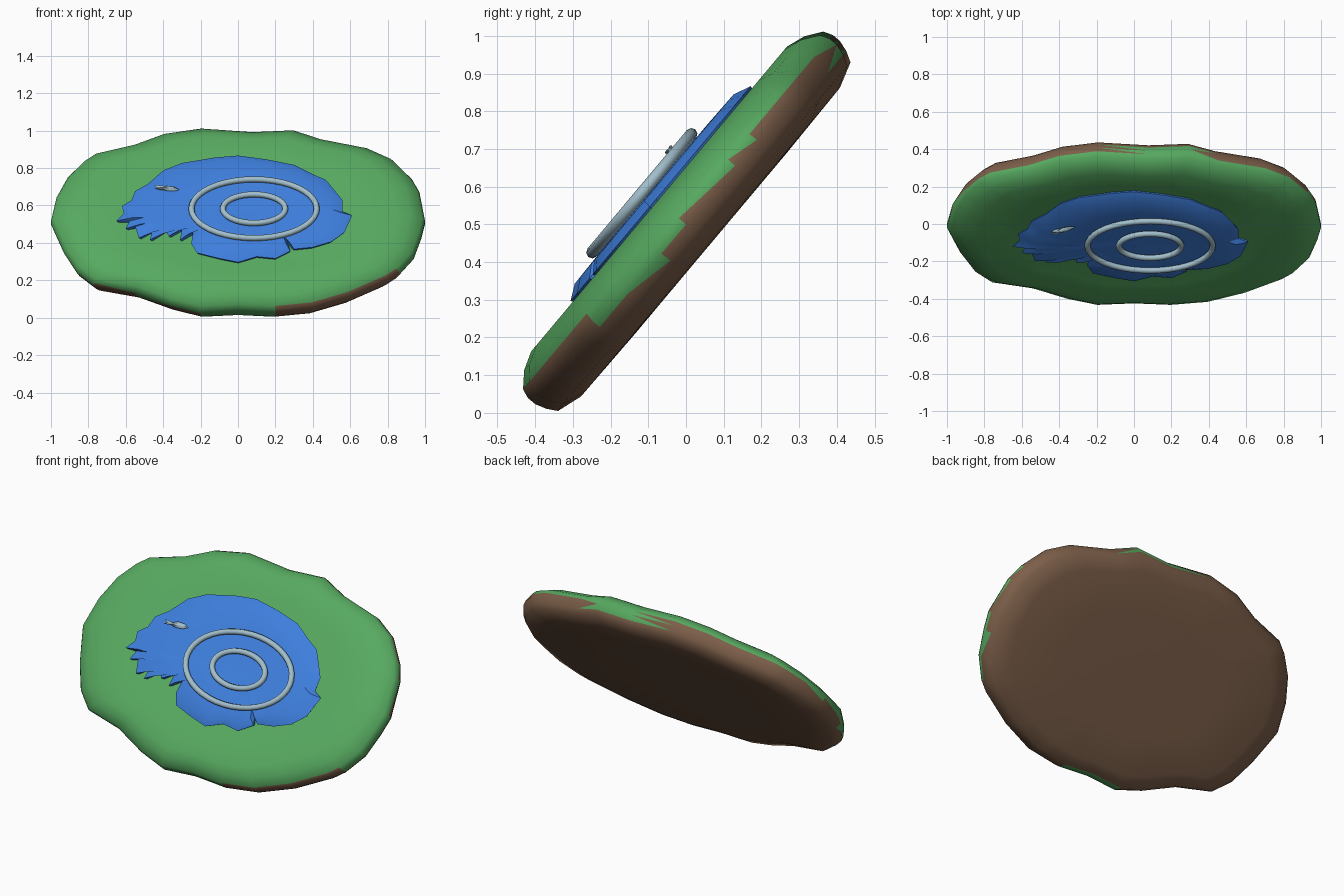
import bpy, bmesh, math
from mathutils import Matrix, Vector

cube = bpy.data.objects.get("Cube")
if cube:
    bpy.data.objects.remove(cube)

# Parts are drawn flat (x across, y along the slope, z out of it), then tilted
TILT = Matrix.Translation((0, 0, 0.5)) @ Matrix.Rotation(math.radians(50), 4, 'X')


def material(name, color):
    m = bpy.data.materials.new(name)
    m.use_nodes = True
    m.diffuse_color = (*color, 1)
    bsdf = m.node_tree.nodes["Principled BSDF"]
    bsdf.inputs["Base Color"].default_value = (*color, 1)
    bsdf.inputs["Roughness"].default_value = 0.8
    return m


grass = material("grass green", (0.095, 0.40, 0.118))
soil = material("soil brown", (0.20, 0.112, 0.066))
water_blue = material("water blue", (0.048, 0.21, 0.72))
foam = material("pale ripple blue", (0.36, 0.52, 0.60))


def finish(bm, name, mats, angle):
    bmesh.ops.recalc_face_normals(bm, faces=bm.faces)
    bm.transform(TILT)
    mesh = bpy.data.meshes.new(name)
    bm.to_mesh(mesh)
    bm.free()
    for m in mats:
        mesh.materials.append(m)
    obj = bpy.data.objects.new(name, mesh)
    bpy.context.collection.objects.link(obj)
    bpy.ops.object.select_all(action='DESELECT')
    obj.select_set(True)
    bpy.context.view_layer.objects.active = obj
    bpy.ops.object.shade_smooth_by_angle(angle=math.radians(angle))
    return obj


def loft(outline, profile, center):
    """Scaled copies of an outline joined into a solid with capped ends."""
    bm = bmesh.new()
    c = Vector(center)
    rings = [[bm.verts.new((*(c + (Vector(p) - c) * s), h)) for p in outline]
             for s, h in profile]
    count = len(outline)
    for a, b in zip(rings, rings[1:]):
        for i in range(count):
            j = (i + 1) % count
            bm.faces.new((a[i], a[j], b[j], b[i]))
    for ring, h in ((rings[0], profile[0][1]), (rings[-1], profile[-1][1])):
        tip = bm.verts.new((*c, h))
        for i in range(count):
            bm.faces.new((ring[i], ring[(i + 1) % count], tip))
    return bm


# Island slab: wavy oval with a rounded rim (outline in hundredths)
island_edge = [
    (100, 0), (97, 16), (93, 23), (83, 33), (70, 39), (45, 44), (30, 49),
    (8, 48), (-20, 50), (-40, 47), (-56, 41), (-77, 36), (-83, 32), (-91, 24),
    (-97, 13), (-100, 0), (-97, -7), (-93, -16), (-86, -27), (-77, -34),
    (-55, -38), (-36, -45), (-20, -49), (0, -48), (20, -49), (40, -47),
    (60, -41), (80, -32), (86, -28), (94, -19), (98, -8)]
rim = [(0.5, -0.083), (0.85, -0.08), (0.96, -0.058), (0.985, -0.03), (1, 0),
       (1, 0.025), (0.985, 0.05), (0.92, 0.08), (0.84, 0.098), (0.65, 0.09),
       (0.3, 0.085)]
outline = [(x / 100, y * 0.0127) for x, y in island_edge]
bm = loft(outline, rim, (0, 0))
bmesh.ops.triangulate(bm, faces=bm.faces)


def grass_limit(x, y):
    """Height on the rim where soil gives way to grass."""
    wobble = 0.015 * math.sin(9 * math.atan2(y, x))
    if y < -0.3:
        if 0.25 < x < 0.85:
            return 0.045
        return -0.06 if -0.2 < x < 0.25 else -0.005 + wobble
    if y > 0.3:
        if -0.85 < x < -0.1:
            return 0.03
        return -0.035 if -0.1 < x < 0.35 else 0.02
    return wobble


for f in bm.faces:
    p = f.calc_center_median()
    f.material_index = 0 if p.z > grass_limit(p.x, p.y) else 1
finish(bm, "island", [grass, soil], 60)

# Pond: ragged sheet of water with bevelled edges
pond_edge = [
    (61, 55), (56, 57), (56, 63), (52, 68), (47, 74), (40, 77), (30, 82),
    (15, 85), (0, 87), (-12, 86), (-30, 83), (-40, 79), (-48, 72), (-55, 68),
    (-57, 63), (-62, 60), (-61, 56), (-65, 52), (-58, 52), (-60, 48),
    (-55, 49), (-53, 43), (-46, 47), (-47, 42), (-39, 47), (-37, 44),
    (-30, 48), (-31, 42), (-24, 46), (-25, 40), (-22, 35), (-10, 32),
    (0, 30), (10, 33), (20, 32), (28, 36), (26, 42), (30, 37), (40, 38),
    (50, 41), (57, 46)]
outline = [(x / 100, (z / 100 - 0.57) / 0.766) for x, z in pond_edge]
layers = [(0.97, 0.08), (1, 0.104), (0.88, 0.125), (0.6, 0.127), (0.2, 0.122)]
finish(loft(outline, layers, (0.085, 0)), "pond", [water_blue], 30)


# Ripples: two oval tubes floating on the pond
def ripple(name, rx, ry, tube=0.016, around=40, sides=8):
    bm = bmesh.new()
    loops = []
    for i in range(around):
        a = math.tau * i / around
        out = Vector((math.cos(a) * ry, math.sin(a) * rx, 0)).normalized()
        mid = Vector((0.086 + rx * math.cos(a), -0.012 + ry * math.sin(a), 0.143))
        loops.append([bm.verts.new(mid + tube * (out * math.cos(b) + Vector((0, 0, math.sin(b)))))
                      for b in (math.tau * k / sides for k in range(sides))])
    for i in range(around):
        a, b = loops[i], loops[(i + 1) % around]
        for k in range(sides):
            m = (k + 1) % sides
            bm.faces.new((a[k], b[k], b[m], a[m]))
    finish(bm, name, [foam], 80)


ripple("outer_ripple", 0.335, 0.205)
ripple("inner_ripple", 0.167, 0.1)

# Small fish: slim body with a forked tail, nose tipped into the water
fish_edge = [(7, 0), (4, 1.6), (0, 2), (-3, 0.7), (-7, 1.8), (-5.5, 0),
             (-7, -1), (-3, -0.7), (0, -1.6), (4, -1.4)]
bm = loft([(x / 100, y / 100) for x, y in fish_edge],
          [(0.4, -0.012), (1, 0), (0.4, 0.012)], (0, 0))
bm.transform(Matrix.Translation((-0.38, 0.125, 0.148)) @ Matrix.Rotation(0.25, 4, 'Y')
             @ Matrix.Rotation(0.1, 4, 'Z'))
finish(bm, "fish", [foam], 40)
